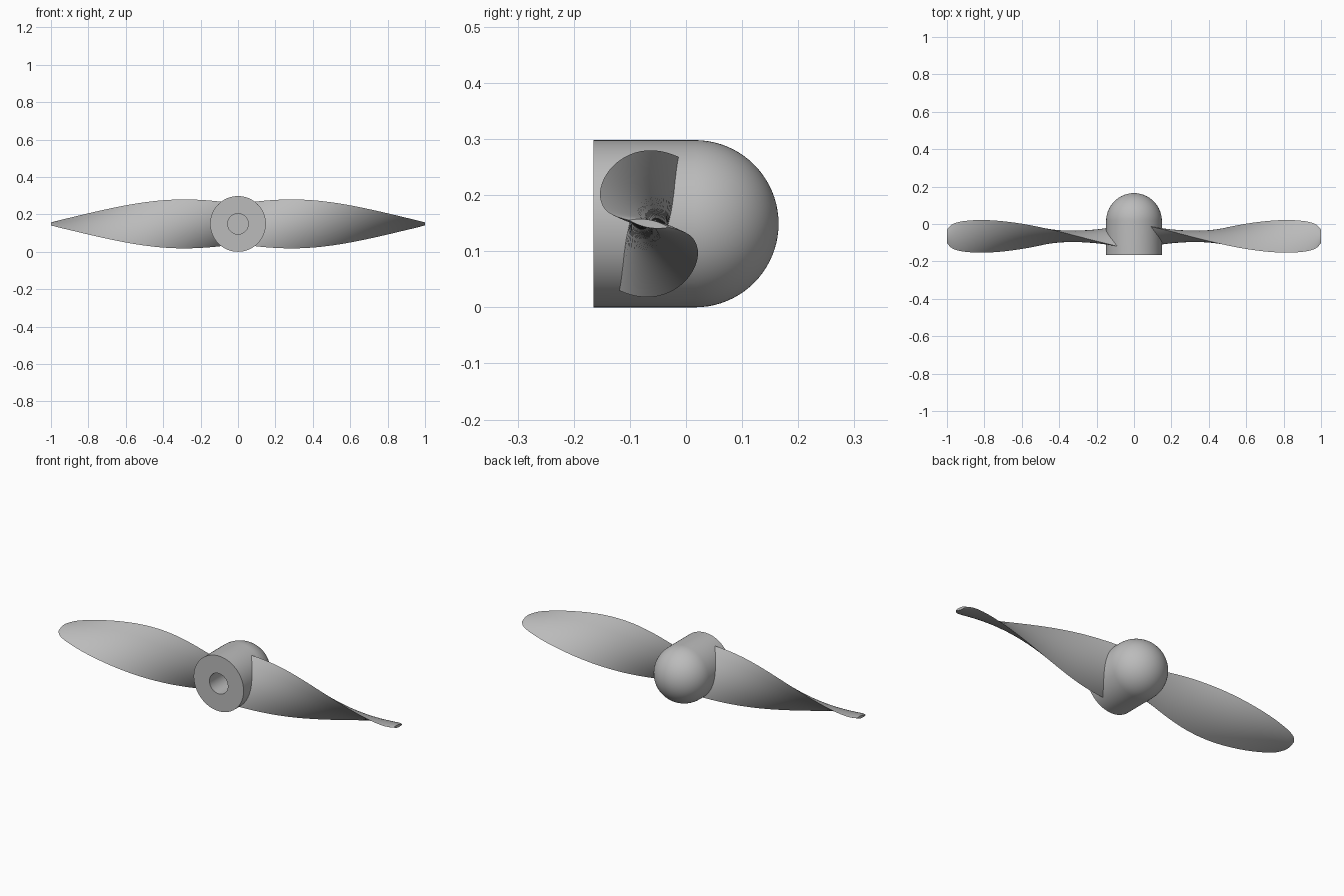
import bpy
import bmesh
from math import sin, cos, pi, radians
from mathutils import Vector, Matrix

cube = bpy.data.objects.get("Cube")
if cube:
    bpy.data.objects.remove(cube, do_unlink=True)

HUB_R = 0.149
AXIS_Z = 0.149
BLADE_Y = -0.066

grey = bpy.data.materials.new("plain grey")
grey.use_nodes = True
grey.diffuse_color = (0.5, 0.5, 0.5, 1)
grey.node_tree.nodes["Principled BSDF"].inputs["Base Color"].default_value = (0.5, 0.5, 0.5, 1)


def finish(bm, name):
    """Turn a bmesh into a smooth grey object."""
    bmesh.ops.recalc_face_normals(bm, faces=bm.faces)
    mesh = bpy.data.meshes.new(name)
    bm.to_mesh(mesh)
    bm.free()
    obj = bpy.data.objects.new(name, mesh)
    bpy.context.collection.objects.link(obj)
    mesh.materials.append(grey)
    bpy.ops.object.select_all(action="DESELECT")
    obj.select_set(True)
    bpy.context.view_layer.objects.active = obj
    bpy.ops.object.shade_smooth_by_angle(angle=radians(35))
    return obj


def interpolate(points, x):
    """Smooth curve through (x, value) stations."""
    n = len(points)
    i = max(k for k in range(n - 1) if points[k][0] <= x + 1e-9)

    def slope(k):
        a, b = points[max(k - 1, 0)], points[min(k + 1, n - 1)]
        return (b[1] - a[1]) / (b[0] - a[0])

    (x0, v0), (x1, v1) = points[i], points[i + 1]
    h = x1 - x0
    t = (x - x0) / h
    return ((2*t**3 - 3*t*t + 1) * v0 + (t**3 - 2*t*t + t) * h * slope(i)
            + (3*t*t - 2*t**3) * v1 + (t**3 - t*t) * h * slope(i + 1))


# Hub: turned profile with a round nose and a blind shaft bore
bm = bmesh.new()
profile = [(0, 0.0), (0.055, 0.0), (0.055, -0.165), (HUB_R, -0.165)]
profile += [(HUB_R * cos(a), 0.016 + HUB_R * sin(a))
            for a in (pi / 2 * k / 20 for k in range(21))]
verts = [bm.verts.new((r, y, AXIS_Z)) for r, y in profile]
edges = [bm.edges.new(pair) for pair in zip(verts, verts[1:])]
bmesh.ops.spin(bm, geom=verts + edges, cent=(0, 0, AXIS_Z), axis=(0, 1, 0),
               angle=2 * pi, steps=72, use_merge=False)
bmesh.ops.remove_doubles(bm, verts=bm.verts, dist=1e-5)
finish(bm, "hub")

# Blade: twisted lens sections, widest near the hub, rounded at the tip
HALF_CHORD = [(0.07, 0.130), (0.25, 0.131), (0.4, 0.129), (0.6, 0.120),
              (0.8, 0.104), (0.9, 0.089), (0.95, 0.076), (0.98, 0.060), (1.0, 0.036)]
HALF_THICK = [(0.07, 0.034), (0.3, 0.031), (0.6, 0.020), (0.85, 0.012), (1.0, 0.007)]


def blade(name, turn):
    bm = bmesh.new()
    rings = []
    sides = 16
    stations = [0.07 + 0.93 * sin(pi / 2 * k / 48) for k in range(49)]
    for x in stations:
        chord = interpolate(HALF_CHORD, x)
        thick = interpolate(HALF_THICK, x)
        twist = radians(114 * (x - 0.3))
        ring = []
        for k in range(2 * sides):
            a = pi * k / sides
            c = chord * cos(a)
            t = thick * sin(a) * abs(sin(a))
            p = Vector((x, t * cos(twist) - c * sin(twist),
                        c * cos(twist) + t * sin(twist)))
            ring.append(bm.verts.new(p + Vector((0, BLADE_Y, 0))))
        rings.append(ring)
    for low, high in zip(rings, rings[1:]):
        for k in range(2 * sides):
            j = (k + 1) % (2 * sides)
            bm.faces.new((low[k], low[j], high[j], high[k]))
    bm.faces.new(rings[0])
    bm.faces.new(rings[-1])
    bm.transform(Matrix.Translation((0, 0, AXIS_Z)) @ Matrix.Rotation(turn, 4, "Y"))
    finish(bm, name)


blade("left_blade", 0)
blade("right_blade", pi)
